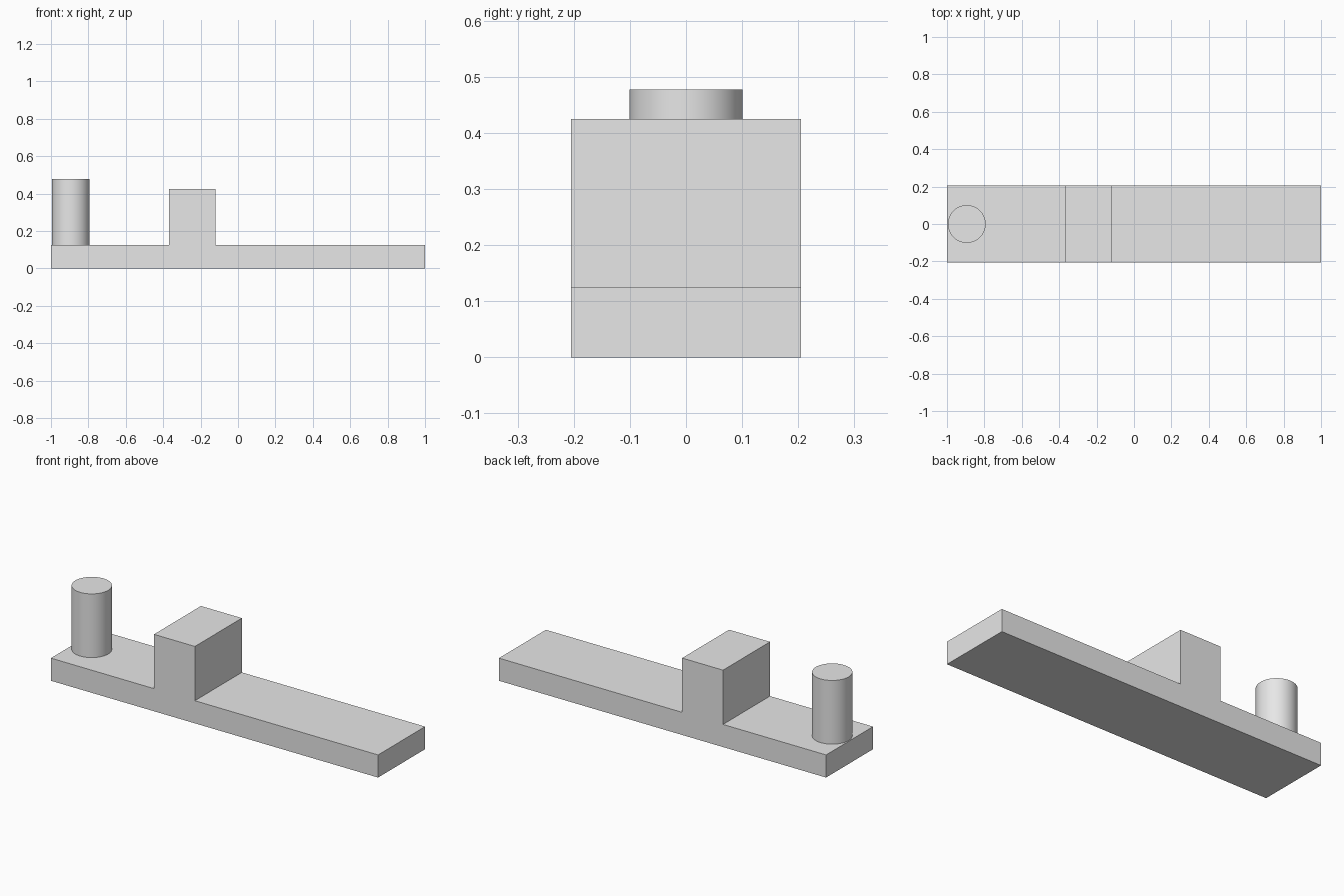
import bpy, bmesh, math

if "Cube" in bpy.data.objects:
    bpy.data.objects.remove(bpy.data.objects["Cube"])

grey = bpy.data.materials.new("light grey")
grey.diffuse_color = (0.8, 0.8, 0.8, 1)
grey.use_nodes = True
grey.node_tree.nodes["Principled BSDF"].inputs["Base Color"].default_value = grey.diffuse_color

HALF_DEPTH = 0.205
BASE_TOP = 0.125

# Flat base with raised block: one side profile extruded across the depth
profile = [(-1, 0), (1, 0), (1, BASE_TOP), (-0.12, BASE_TOP), (-0.12, 0.425),
           (-0.37, 0.425), (-0.37, BASE_TOP), (-1, BASE_TOP)]
bm = bmesh.new()
face = bm.faces.new([bm.verts.new((x, -HALF_DEPTH, z)) for x, z in profile])
ext = bmesh.ops.extrude_face_region(bm, geom=[face])
moved = [g for g in ext["geom"] if isinstance(g, bmesh.types.BMVert)]
bmesh.ops.translate(bm, vec=(0, 2 * HALF_DEPTH, 0), verts=moved)
bmesh.ops.recalc_face_normals(bm, faces=bm.faces)
mesh = bpy.data.meshes.new("base_with_block")
bm.to_mesh(mesh)
bm.free()
base = bpy.data.objects.new("base_with_block", mesh)
bpy.context.collection.objects.link(base)
mesh.materials.append(grey)

# Round post standing near the left end
POST_TOP = 0.477
bpy.ops.mesh.primitive_cylinder_add(
    vertices=64, radius=0.101, depth=POST_TOP - BASE_TOP,
    location=(-0.894, 0, (POST_TOP + BASE_TOP) / 2))
post = bpy.context.object
post.name = "round_post"
post.data.materials.append(grey)
bpy.ops.object.shade_smooth_by_angle(angle=math.radians(30))
